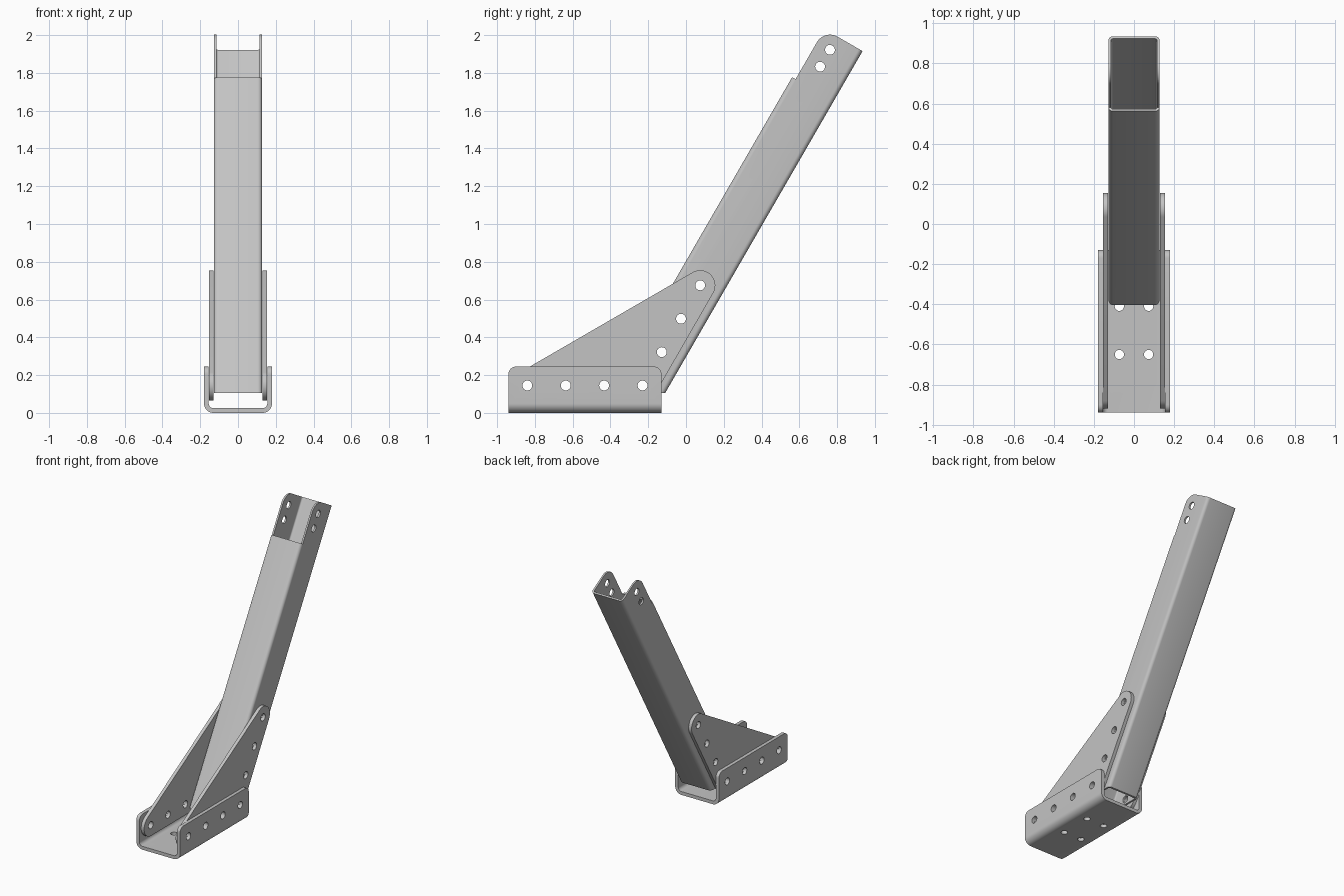
import bpy, bmesh
from math import radians, cos, sin
from mathutils import Matrix, Vector

if "Cube" in bpy.data.objects:
    bpy.data.objects.remove(bpy.data.objects["Cube"])

steel = bpy.data.materials.new("light grey steel")
steel.use_nodes = True
GREY = (0.55, 0.55, 0.55, 1)
steel.diffuse_color = GREY
steel.node_tree.nodes["Principled BSDF"].inputs["Base Color"].default_value = GREY

TILT = Matrix.Rotation(radians(-30), 4, 'X')   # post frame to upright frame
HOLE = 0.026


def arc(cx, cy, r, a0, a1, n=10):
    return [(cx + r * cos(radians(a0 + (a1 - a0) * i / n)),
             cy + r * sin(radians(a0 + (a1 - a0) * i / n))) for i in range(n + 1)]


def circle(cx, cy, r):
    return arc(cx, cy, r, 0, 360, 32)[:-1]


def along_x(u, v, w):
    return Vector((w, u, v))


def along_y(u, v, w):
    return Vector((u, w, v))


def along_z(u, v, w):
    return Vector((u, v, w))


def add_prism(bm, pts, place, w0, w1, matrix=Matrix()):
    """Extrude a closed 2D outline between two depths."""
    lo = [bm.verts.new(matrix @ place(u, v, w0)) for u, v in pts]
    hi = [bm.verts.new(matrix @ place(u, v, w1)) for u, v in pts]
    bm.faces.new(lo[::-1])
    bm.faces.new(hi)
    for i in range(len(pts)):
        j = (i + 1) % len(pts)
        bm.faces.new((lo[i], lo[j], hi[j], hi[i]))


def make_object(name, bm):
    bmesh.ops.recalc_face_normals(bm, faces=bm.faces)
    mesh = bpy.data.meshes.new(name)
    bm.to_mesh(mesh)
    bm.free()
    ob = bpy.data.objects.new(name, mesh)
    bpy.context.collection.objects.link(ob)
    mesh.materials.append(steel)
    return ob


def cut(ob, bm):
    """Subtract the cutter mesh, then smooth the rounded faces."""
    cutter = make_object("cutter", bm)
    cutter.hide_render = True
    mod = ob.modifiers.new("cut", 'BOOLEAN')
    mod.operation, mod.solver, mod.object = 'DIFFERENCE', 'EXACT', cutter
    bpy.ops.object.select_all(action='DESELECT')
    bpy.context.view_layer.objects.active = ob
    ob.select_set(True)
    bpy.ops.object.modifier_apply(modifier=mod.name)
    bpy.data.objects.remove(cutter)
    bpy.ops.object.shade_smooth_by_angle(angle=radians(30))


def side_holes(points):
    bm = bmesh.new()
    for y, z in points:
        add_prism(bm, circle(y, z, HOLE), along_x, -0.5, 0.5)
    return bm


# Hole positions shared by the parts, as (y, z)
base_row = [(-0.84 + 0.2033 * i, 0.145) for i in range(4)]
post_row = [(-0.23 + 0.1017 * i, 0.145 + 0.1767 * i) for i in range(4)]
tip_row = [(0.762, 1.922), (0.71, 1.833)]

# Base channel: bent U section with rounded upper corners
W, T, R, TOP = 0.18, 0.025, 0.05, 0.245
FRONT, BACK = -0.94, -0.13
outer = arc(-W + R, R, R, 180, 270) + arc(W - R, R, R, 270, 360)
inner = arc(W - R, R, R - T, 360, 270) + arc(-W + R, R, R - T, 270, 180)
section = ([(-W, TOP)] + outer + [(W, TOP), (W - T, TOP)]
           + inner + [(-W + T, TOP)])
bm = bmesh.new()
add_prism(bm, section, along_y, FRONT, BACK)
corners = [e for e in bm.edges
           if all(abs(v.co.z - TOP) < 1e-5 for v in e.verts)
           and abs(e.verts[0].co.y - e.verts[1].co.y) < 1e-5]
bmesh.ops.bevel(bm, geom=corners, offset=0.04, segments=8, profile=0.5, affect='EDGES')
base = make_object("base_channel", bm)
cutters = side_holes(base_row)
for x in (-0.073, 0.073):
    for y in (-0.65, -0.41):
        add_prism(cutters, circle(x, y, 0.023), along_z, -0.1, 0.08)
cut(base, cutters)

# Gusset plates: triangles with rounded corners around the end holes
r = 0.08
plate = (arc(*base_row[0], r, 120, 270, 20) + arc(*post_row[0], r, 270, 330)
         + arc(*post_row[3], r, -30, 120, 20))
for name, side in (("left_gusset", 1), ("right_gusset", -1)):
    bm = bmesh.new()
    add_prism(bm, plate, along_x, side * 0.13, side * 0.1545)
    cut(make_object(name, bm), side_holes(base_row + post_row[1:]))


# Post: hollow square tube, level at the foot and square at the tip
def rounded_box(half, lo, hi, rad):
    return (arc(half - rad, hi - rad, rad, 0, 90, 6)
            + arc(-half + rad, hi - rad, rad, 90, 180, 6)
            + arc(-half + rad, lo + rad, rad, 180, 270, 6)
            + arc(half - rad, lo + rad, rad, 270, 360, 6))


HALF, LOW, HIGH, WALL, END, FOOT = 0.128, -0.402, -0.148, 0.013, 2.126, 0.105
bm = bmesh.new()
rings = []
for pts in (rounded_box(HALF, LOW, HIGH, 0.024),
            rounded_box(HALF - WALL, LOW + WALL, HIGH - WALL, 0.011)):
    rings.append([bm.verts.new(TILT @ Vector((u, v, (FOOT + 0.5 * v) / cos(radians(30)))))
                  for u, v in pts])
    rings.append([bm.verts.new(TILT @ Vector((u, v, END))) for u, v in pts])
out_lo, out_hi, in_lo, in_hi = rings
for a, b in ((out_lo, out_hi), (out_hi, in_hi), (in_hi, in_lo), (in_lo, out_lo)):
    for i in range(len(a)):
        j = (i + 1) % len(a)
        bm.faces.new((a[i], a[j], b[j], b[i]))
post = make_object("post", bm)

# Open tip: front wall removed and cheeks rounded around the end hole
cutters = side_holes(post_row + tip_row)
notch = ([(-0.5, 1.82), (-0.381, 1.82)] + arc(-0.301, 2.046, r, 180, 90)
         + [(-0.301, 2.3), (-0.5, 2.3)])
add_prism(cutters, notch, along_x, -0.3, 0.3, TILT)
cut(post, cutters)
